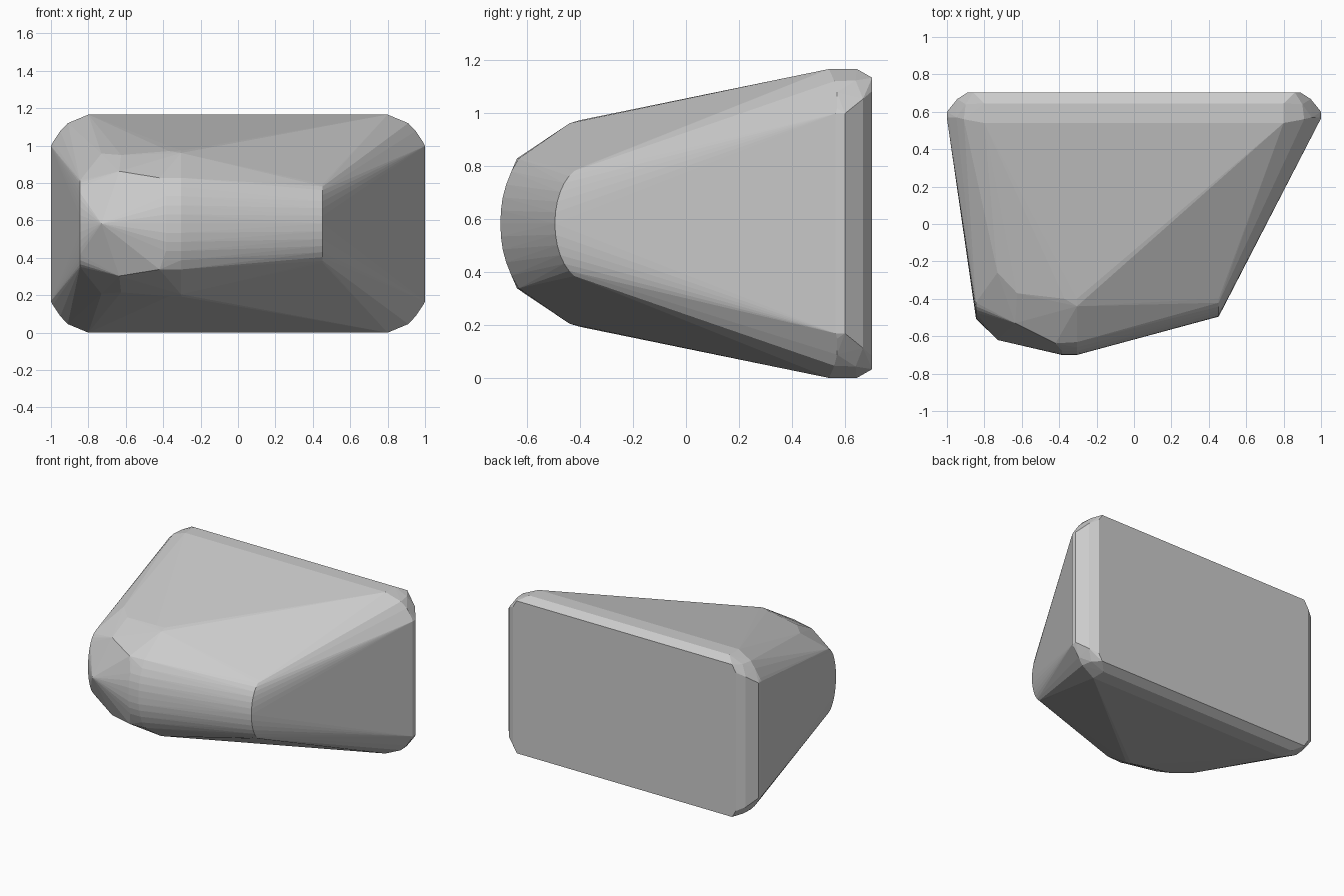
import bpy, bmesh
from math import sin, cos, radians
from mathutils import Vector

if "Cube" in bpy.data.objects:
    bpy.data.objects.remove(bpy.data.objects["Cube"])

MID = 0.583  # height of the horizontal symmetry plane
points = []

def both(x, y, h):
    """Add a point mirrored above and below the middle plane."""
    for s in (1, -1):
        points.append(Vector((x, y, MID + s * h)))

def arc(x, front, back, half, steps=8, x_end=None):
    """Vertical rounded nose: elliptical profile from its front to +-half height."""
    for i in range(steps + 1):
        a = radians(90 * i / steps)
        xx = x if x_end is None else x + (x_end - x) * (1 - cos(a))
        both(xx, back - (back - front) * cos(a), half * sin(a))

# Rounded back slab: chamfered rim, mirrored left and right
for sx in (1, -1):
    for x, y, h in ((.80, .54, .583), (.80, .645, .583), (.91, .56, .537),
                    (.90, .64, .54), (.95, .57, .495), (.99, .57, .435),
                    (1.0, .565, .415), (1.0, .60, .415), (.945, .668, .47),
                    (.86, .703, .55), (.89, .703, .50)):
        both(sx * x, y, h)

# Rounded upright edges: right corner and left corner
arc(.453, -.495, -.375, .215)
arc(-.845, -.505, -.40, .235)

# Central nose with wider shoulders
for x in (-.385, -.305):
    for i in range(6):
        h = .245 * i / 5
        both(x, -.27 - (.43 ** 2 - h * h) ** .5 + (-.008 * i / 5), h)
both(-.42, -.638, .245)
for y, h in ((-.44, .378), (-.40, .390), (-.35, .40)):
    both(-.305, y, h)
both(-.37, -.40, .388)

# Faceted left cheek
both(-.73, -.62, 0)
both(-.73, -.26, .375)
both(-.625, -.37, .367)
both(-.635, -.53, .28)

# Convex shell around all the guide points
bm = bmesh.new()
for p in points:
    bm.verts.new(p)
bmesh.ops.remove_doubles(bm, verts=bm.verts, dist=.0005)
hull = bmesh.ops.convex_hull(bm, input=bm.verts)
bmesh.ops.delete(bm, geom=[v for v in bm.verts if not v.link_faces], context='VERTS')
bmesh.ops.dissolve_limit(bm, angle_limit=radians(.5), verts=bm.verts, edges=bm.edges)
bmesh.ops.recalc_face_normals(bm, faces=bm.faces)
mesh = bpy.data.meshes.new("faceted_block")
bm.to_mesh(mesh)
bm.free()
block = bpy.data.objects.new("faceted_block", mesh)
bpy.context.collection.objects.link(block)
